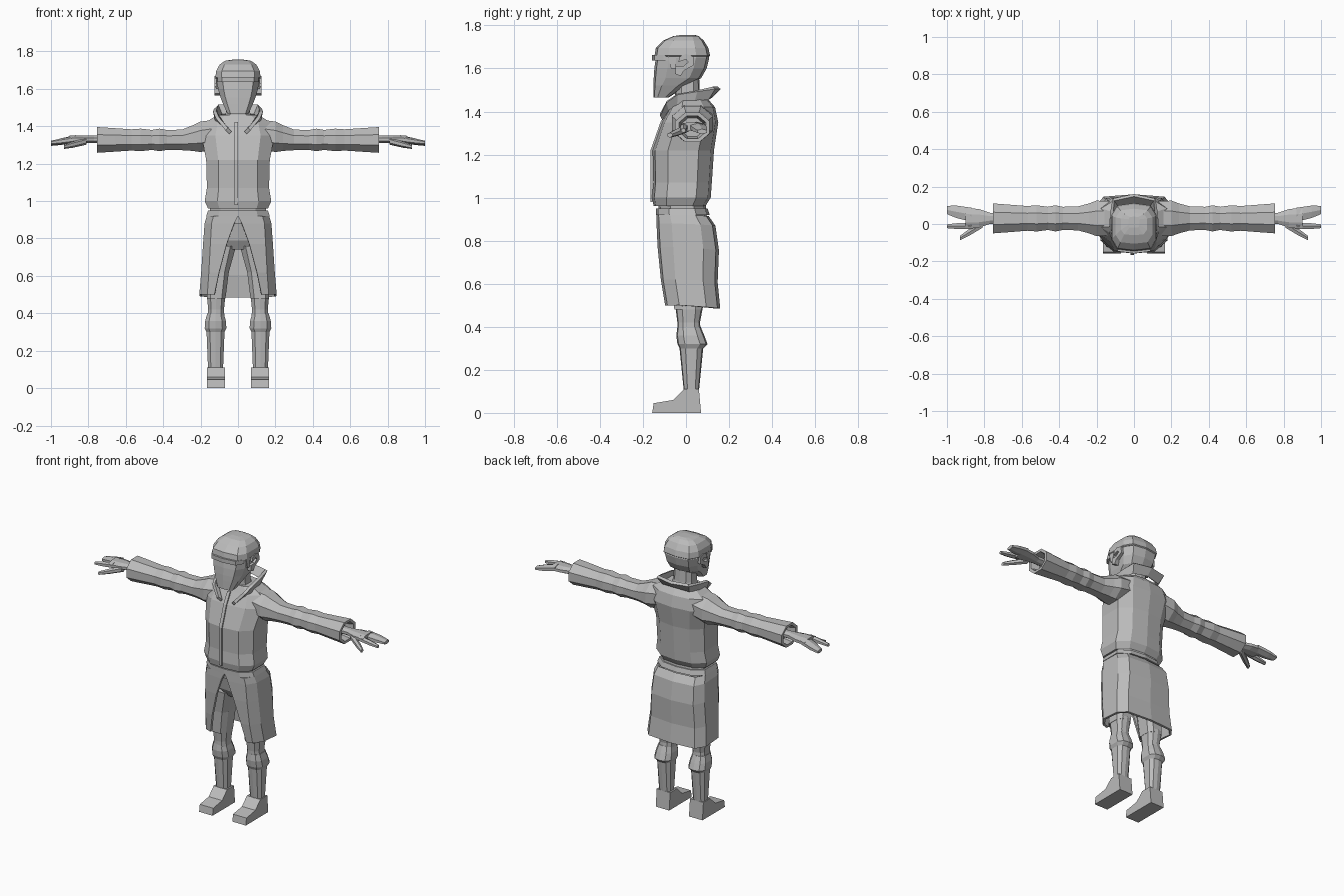
import bpy
import bmesh
from math import cos, sin, pi
from mathutils import Vector

cube = bpy.data.objects.get("Cube")
if cube:
    bpy.data.objects.remove(cube, do_unlink=True)

grey = (0.5, 0.5, 0.5, 1)
material = bpy.data.materials.new("plain grey")
material.use_nodes = True
material.diffuse_color = grey
material.node_tree.nodes["Principled BSDF"].inputs["Base Color"].default_value = grey


def loft(name, rings, closed=True, mirror=False, thickness=0):
    """Skin a list of equal-length rings; closed rings get end caps."""
    bm = bmesh.new()
    rows = [[bm.verts.new(point) for point in ring] for ring in rings]
    count = len(rows[0])
    for lower, upper in zip(rows, rows[1:]):
        for i in range(count if closed else count - 1):
            j = (i + 1) % count
            bm.faces.new((lower[i], lower[j], upper[j], upper[i]))
    if closed:
        bm.faces.new(rows[0])
        bm.faces.new(rows[-1])
    bmesh.ops.recalc_face_normals(bm, faces=bm.faces)
    mesh = bpy.data.meshes.new(name)
    bm.to_mesh(mesh)
    bm.free()
    mesh.materials.append(material)
    part = bpy.data.objects.new(name, mesh)
    bpy.context.collection.objects.link(part)
    if mirror:
        part.modifiers.new("mirror", 'MIRROR')
    if thickness:
        solidify = part.modifiers.new("thickness", 'SOLIDIFY')
        solidify.thickness = thickness
        solidify.offset = 0


def half_section(width, front, back, corner):
    """Right-hand corner points of a body section, front to back."""
    depth = back - front
    return [(width * corner, front + depth * .04), (width, front + depth / 4),
            (width, back - depth / 4), (width * corner, back - depth * .05)]


def body(name, levels, centre=0, corner=.62, mirror=False):
    """Stack ten-sided sections given as (z, half width, front y, back y)."""
    rings = []
    for z, width, front, back in levels:
        half = half_section(width, front, back, corner)
        outline = [(0, front), *half, (0, back)] + [(-x, y) for x, y in reversed(half)]
        rings.append([(centre + x, y, z) for x, y in outline])
    loft(name, rings, mirror=mirror)


def oval(x, y, z, wide, high, sides=8):
    """Section across a part that points sideways."""
    angles = [(i + .5) * 2 * pi / sides for i in range(sides)]
    grow = 1 / cos(pi / sides)
    return [(x, y + grow * wide * cos(a), z + grow * high * sin(a)) for a in angles]


def finger(name, start, end, wide, high):
    """Gently tapered six-sided finger, mirrored to the other hand."""
    start, end = Vector(start), Vector(end)
    loft(name, [oval(*start.lerp(end, t), wide * size, high * size, sides=6)
                for t, size in [(0, 1), (.6, .9), (1, .6)]], mirror=True)


def prism(name, outline, inner, outer):
    """Side outline of (y, z) points extruded in x, on both sides."""
    loft(name, [[(x, y, z) for y, z in outline] for x in (inner, outer)], mirror=True)


# Jacket body with flared hem
body("jacket", [
    (.96, .16, -.15, .09), (1, .178, -.158, .115), (1.07, .166, -.152, .12),
    (1.22, .17, -.155, .13), (1.35, .195, -.11, .15), (1.42, .175, -.07, .135),
    (1.46, .11, -.05, .1)])
closure_line = [(-.16, .98), (-.16, 1.22), (-.114, 1.35), (-.075, 1.42)]
loft("front_closure", [[(x, y, z) for x in (-.02, 0)] for y, z in closure_line],
     closed=False, thickness=.009)

# Waist and belt
body("waist", [(.88, .15, -.12, .1), (.98, .15, -.13, .09)])
body("belt", [(.92, .17, -.14, .11), (.95, .16, -.14, .1)])

# Open-fronted coat skirt
skirt_rows = []
for z, opening, width, front, back in [
        (.92, 0, .16, -.13, .1), (.88, .02, .172, -.13, .13),
        (.77, .06, .18, -.125, .146), (.62, .1, .19, -.11, .14), (.5, .125, .2, -.09, .152)]:
    edge = half_section(width, front, back, corner=.8)
    outline = [(opening, front), *edge, (0, back)]
    skirt_rows.append([(x, y, z - max(y, 0) / 10) for x, y in outline])
loft("coat_skirt", skirt_rows, closed=False, mirror=True, thickness=.014)

# Hips and legs
body("hips", [(.74, .06, -.06, .07), (.79, .13, -.09, .11), (.9, .15, -.11, .1)])
leg = [(.36, .046, -.04, .07), (.42, .042, -.04, .065), (.5, .05, -.05, .08)]
body("lower_trousers", leg, centre=.117, mirror=True)
thigh_rings = []
for z, centre, width in [(.48, .117, .05), (.62, .105, .056), (.76, .085, .075)]:
    half = half_section(width, -width - .01, width + .03, corner=.6)
    outline = half + [(-x, y) for x, y in reversed(half)]
    thigh_rings.append([(centre + x, y, z) for x, y in outline])
loft("thighs", thigh_rings, mirror=True)

# Boots with a turned-out cuff below the knee
body("boot_shafts", [
    (.1, .04, -.01, .06), (.3, .048, -.03, .08), (.32, .058, -.04, .1),
    (.36, .055, -.045, .085), (.4, .044, -.04, .068)], centre=.12, mirror=True)
prism("boot_feet", [(-.157, 0), (.07, 0), (.06, .11), (-.01, .11),
                    (-.06, .06), (-.15, .045)], inner=.07, outer=.165)

# Wrinkled sleeves, hollow at the cuff
arm_y, arm_z = .03, 1.327
sleeve = [(.1, .09), (.2, .095), (.24, .08), (.3, .064), (.38, .062), (.42, .07),
          (.46, .062), (.52, .07), (.57, .066), (.66, .073), (.754, .08),
          (.753, .062), (.7, .05)]
loft("sleeves", [oval(x, arm_y, arm_z + max(0, .3 - x) / 6, radius, radius * .86)
                 for x, radius in sleeve], mirror=True)

# Hands: palm, broad finger group, forefinger, thumb
palm = [(.69, .03), (.77, .03), (.83, .05), (.9, .056)]
loft("palms", [oval(x, arm_y, 1.33, wide, .02) for x, wide in palm], mirror=True)
finger("grouped_fingers", (.87, .05, 1.333), (1, .075, 1.307), wide=.037, high=.017)
finger("forefingers", (.87, -.01, 1.33), (1, -.012, 1.312), wide=.017, high=.015)
finger("thumbs", (.81, 0, 1.32), (.93, -.075, 1.29), wide=.02, high=.016)

# Neck and standing collar with front lapels
body("neck", [(1.42, .075, -.05, .08), (1.48, .064, -.05, .065), (1.58, .06, -.05, .06)])
collar_base = [(.04, -.11, 1.365), (.08, -.08, 1.41), (.115, -.04, 1.435),
               (.115, .04, 1.45), (.09, .1, 1.46), (0, .115, 1.47)]
collar_top = [(.06, -.12, 1.385), (.11, -.09, 1.445), (.125, -.04, 1.48),
              (.12, .05, 1.495), (.11, .13, 1.51), (0, .154, 1.51)]
loft("collar", [collar_base, collar_top], closed=False, mirror=True, thickness=.018)

# Head with a flat face and tapered jaw
body("head", [
    (1.465, .055, -.15, -.08), (1.52, .08, -.15, 0), (1.555, .094, -.15, .07),
    (1.6, .107, -.147, .096), (1.65, .114, -.14, .108), (1.7, .1, -.12, .09)], corner=.72)

# Short hair cap, slightly proud of the skull
body("hair", [
    (1.655, .115, -.14, .106), (1.66, .121, -.146, .112), (1.695, .117, -.14, .104),
    (1.73, .098, -.105, .082), (1.75, .07, -.06, .06), (1.756, .03, -.02, .04)], corner=.74)

# Brow band across the face
brow_path = [(-.11, -.105), (-.085, -.147), (0, -.157), (.085, -.147), (.11, -.105)]
loft("brow_band", [[(x, y + dy, 1.65 + dz) for dy, dz in
                    [(0, -.013), (0, .013), (.04, .013), (.04, -.013)]]
                   for x, y in brow_path])

# Hooked ears, with sideburns in front
prism("ears", [(-.035, 1.63), (-.03, 1.655), (0, 1.668), (.034, 1.655), (.036, 1.615),
               (-.01, 1.59), (-.025, 1.565), (-.05, 1.575), (-.048, 1.61),
               (-.01, 1.612), (.01, 1.63), (0, 1.642)], inner=.095, outer=.126)
prism("sideburns", [(-.085, 1.66), (-.045, 1.66), (-.05, 1.6), (-.07, 1.6)],
      inner=.09, outer=.117)
